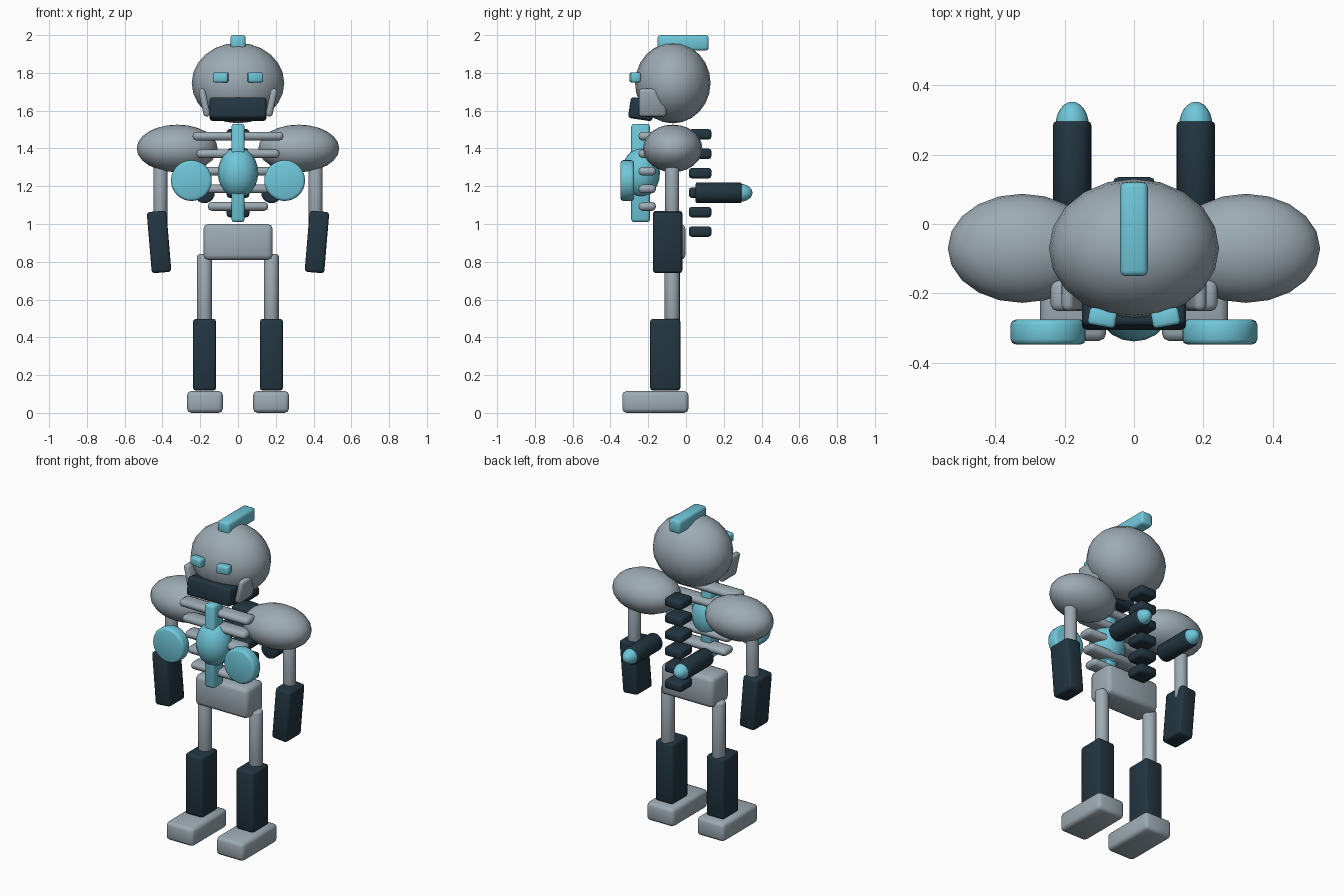
import bpy, bmesh
from math import radians, pi
from mathutils import Matrix, Vector, Euler

cube = bpy.data.objects.get("Cube")
if cube:
    bpy.data.objects.remove(cube, do_unlink=True)


def material(name, rgb):
    m = bpy.data.materials.new(name)
    m.use_nodes = True
    colour = (*rgb, 1)
    m.diffuse_color = colour
    m.node_tree.nodes["Principled BSDF"].inputs["Base Color"].default_value = colour
    return m


GREY = material("steel grey", (0.34, 0.41, 0.46))
DARK = material("dark navy", (0.016, 0.036, 0.053))
CYAN = material("glowing cyan", (0.16, 0.57, 0.70))


def finish(bm, name, mat, centre, rot=(0, 0, 0), angle=35):
    mesh = bpy.data.meshes.new(name)
    bmesh.ops.recalc_face_normals(bm, faces=bm.faces)
    bm.to_mesh(mesh)
    bm.free()
    mesh.materials.append(mat)
    ob = bpy.data.objects.new(name, mesh)
    bpy.context.collection.objects.link(ob)
    ob.location = centre
    ob.rotation_euler = Euler([radians(a) for a in rot])
    bpy.ops.object.select_all(action="DESELECT")
    ob.select_set(True)
    bpy.context.view_layer.objects.active = ob
    bpy.ops.object.shade_smooth_by_angle(angle=radians(angle))
    return ob


def box(name, mat, centre, size, rot=(0, 0, 0), bevel=0.015):
    bm = bmesh.new()
    bmesh.ops.create_cube(bm, size=1, matrix=Matrix.Diagonal((*size, 1)))
    bmesh.ops.bevel(bm, geom=bm.edges[:], offset=bevel, segments=2,
                    profile=0.5, affect="EDGES", clamp_overlap=True)
    return finish(bm, name, mat, centre, rot, 50)


def ball(name, mat, centre, radii, rot=(0, 0, 0)):
    bm = bmesh.new()
    bmesh.ops.create_uvsphere(bm, u_segments=20, v_segments=12, radius=1,
                              matrix=Matrix.Diagonal((*radii, 1)))
    return finish(bm, name, mat, centre, rot, 60)


def rod(name, mat, centre, radius, length, rot=(0, 0, 0), bevel=0.012, sides=20):
    bm = bmesh.new()
    bmesh.ops.create_cone(bm, cap_ends=True, segments=sides, radius1=radius,
                          radius2=radius, depth=length)
    rims = [e for e in bm.edges if abs(e.verts[0].co.z - e.verts[1].co.z) < 1e-5]
    bmesh.ops.bevel(bm, geom=rims, offset=bevel, segments=2, profile=0.5,
                    affect="EDGES", clamp_overlap=True)
    return finish(bm, name, mat, centre, rot, 50)


# Head
ball("head", GREY, (0, -0.07, 1.746), (0.245, 0.2, 0.213))
box("head_crest", CYAN, (0, -0.015, 1.959), (0.08, 0.27, 0.082))
box("jaw_guard", DARK, (0, -0.235, 1.608), (0.3, 0.13, 0.112), (-8.5, 0, 0))

# Rib cage, each rib shorter than the one above
for i in range(5):
    box(f"rib_{i + 1}", GREY, (0, -0.205, 1.465 - 0.093 * i),
        (0.48 - 0.04 * i, 0.092, 0.046), bevel=0.02)
box("sternum", CYAN, (0, -0.24, 1.27), (0.07, 0.1, 0.52))
ball("chest_core", CYAN, (0, -0.238, 1.272), (0.107, 0.1, 0.133))

# Spine
for i in range(6):
    box(f"vertebra_{i + 1}", DARK, (0, 0.075, 1.475 - 0.103 * i), (0.12, 0.12, 0.055))

box("pelvis", GREY, (0, -0.088, 0.905), (0.366, 0.17, 0.19), bevel=0.025)

# Paired parts
for s, side in ((1, "left"), (-1, "right")):
    box(f"{side}_eye", CYAN, (0.091 * s, -0.27, 1.776), (0.08, 0.05, 0.053),
        (0, 0, 10 * s), 0.01)
    box(f"{side}_cheek", GREY, (0.178 * s, -0.177, 1.643), (0.036, 0.146, 0.15),
        (0, 12 * s, 0))
    rod(f"{side}_chest_disc", CYAN, (0.247 * s, -0.311, 1.23), 0.108, 0.072,
        (90, 0, 0), 0.015, 32)
    ball(f"{side}_shoulder", GREY, (0.322 * s, -0.07, 1.4), (0.214, 0.157, 0.126))
    rod(f"{side}_upper_arm", GREY, (0.411 * s, -0.073, 1.16), 0.037, 0.4)
    box(f"{side}_forearm", DARK, (0.418 * s, -0.097, 0.905), (0.104, 0.155, 0.325),
        (0, 4.8 * s, 0))
    rod(f"{side}_thigh", GREY, (0.177 * s, -0.073, 0.64), 0.04, 0.4)
    box(f"{side}_shin", DARK, (0.177 * s, -0.11, 0.308), (0.122, 0.16, 0.38))
    box(f"{side}_foot", GREY, (0.175 * s, -0.162, 0.058), (0.19, 0.35, 0.115), bevel=0.022)
    # Thruster tubes on the back
    rod(f"{side}_thruster", DARK, (0.178 * s, 0.173, 1.165), 0.055, 0.245, (90, 0, 0), 0.01)
    ball(f"{side}_thruster_tip", CYAN, (0.178 * s, 0.283, 1.165), (0.048, 0.048, 0.069),
         (90, 0, 0))
